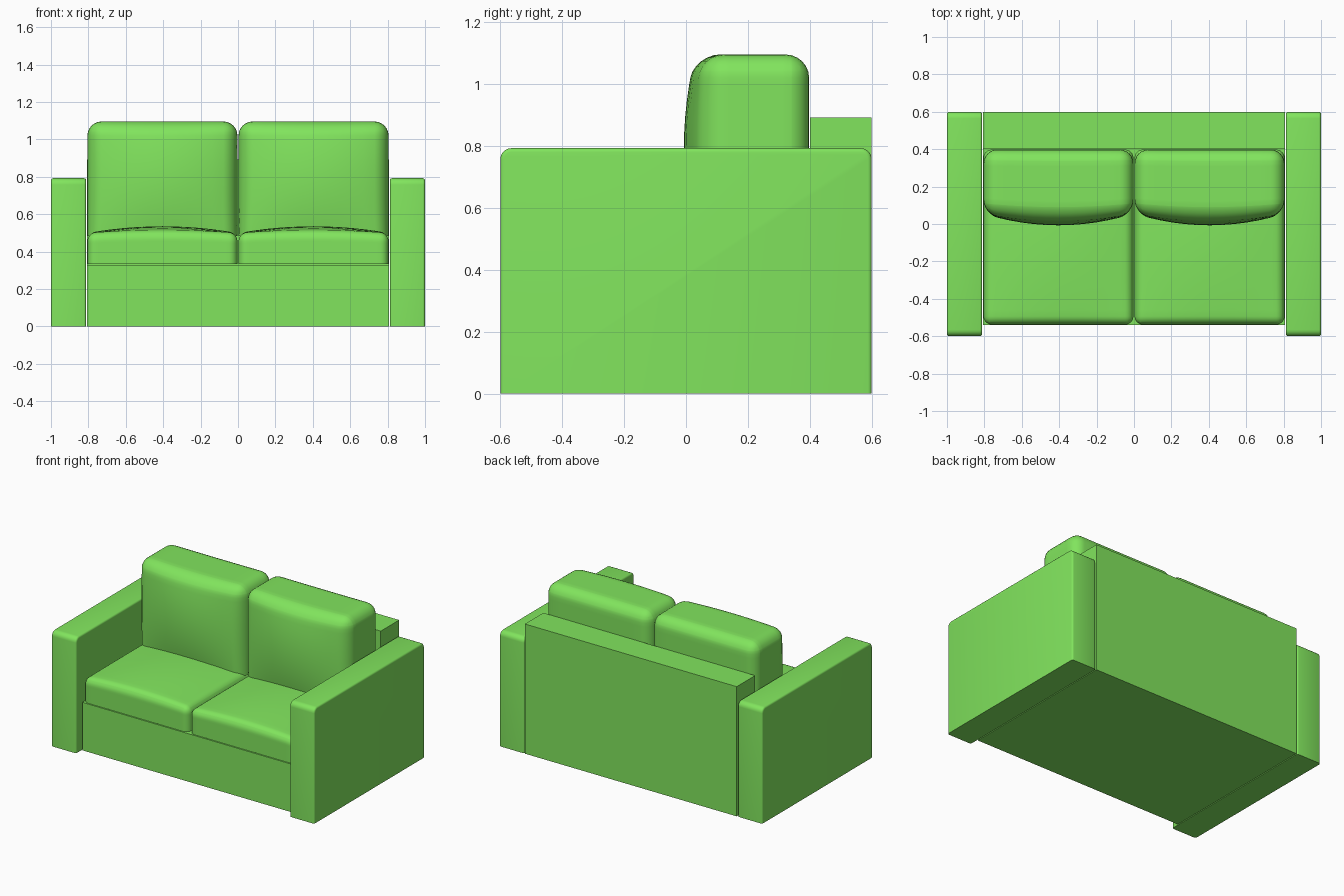
import bpy, bmesh
from mathutils import Vector

if "Cube" in bpy.data.objects:
    bpy.data.objects.remove(bpy.data.objects["Cube"])

green = bpy.data.materials.new("green_fabric")
green.diffuse_color = (0.22, 0.78, 0.11, 1)
green.use_nodes = True
green.node_tree.nodes["Principled BSDF"].inputs["Base Color"].default_value = green.diffuse_color


def finish(bm, name, angle=0.7):
    bmesh.ops.recalc_face_normals(bm, faces=bm.faces)
    mesh = bpy.data.meshes.new(name)
    bm.to_mesh(mesh)
    bm.free()
    obj = bpy.data.objects.new(name, mesh)
    bpy.context.collection.objects.link(obj)
    mesh.materials.append(green)
    bpy.ops.object.select_all(action='DESELECT')
    obj.select_set(True)
    bpy.context.view_layer.objects.active = obj
    bpy.ops.object.shade_smooth_by_angle(angle=angle)
    return obj


def box(lo, hi):
    bm = bmesh.new()
    bmesh.ops.create_cube(bm, size=1)
    lo, hi = Vector(lo), Vector(hi)
    for v in bm.verts:
        v.co = (lo + hi) / 2 + v.co * (hi - lo)
    return bm


def bevel(bm, edges, radius, segments):
    bmesh.ops.bevel(bm, geom=edges, offset=radius, segments=segments,
                    profile=0.5, affect='EDGES', clamp_overlap=True)


def above_floor(bm, floor):
    return [e for e in bm.edges if max(v.co.z for v in e.verts) > floor + 0.001]


def cushion(name, lo, hi, radius, bulge):
    """Box rounded except at its underside, sliced finely, then puffed."""
    bm = box(lo, hi)
    bevel(bm, above_floor(bm, lo[2]), radius, 6)
    for axis in range(3):
        normal = Vector((0, 0, 0))
        normal[axis] = 1
        for i in range(1, 12):
            co = Vector(lo).lerp(Vector(hi), i / 12)
            bmesh.ops.bisect_plane(bm, geom=bm.verts[:] + bm.edges[:] + bm.faces[:],
                                   plane_co=co, plane_no=normal, dist=1e-5)
    for v in bm.verts:
        u, w, t = [(v.co[k] - lo[k]) / (hi[k] - lo[k]) for k in range(3)]
        v.co += Vector(bulge(u, w, t))
    return finish(bm, name, 0.9)


def hump(s):
    return max(0, 1 - (2 * s - 1) ** 2)


# Base and backrest as one L-shaped frame
bm = bmesh.new()
outline = [(-0.54, 0), (0.6, 0), (0.6, 0.892), (0.4, 0.892), (0.4, 0.33), (-0.54, 0.33)]
face = bm.faces.new([bm.verts.new((-0.806, y, z)) for y, z in outline])
ext = bmesh.ops.extrude_face_region(bm, geom=[face])
for v in ext["geom"]:
    if isinstance(v, bmesh.types.BMVert):
        v.co.x = 0.806
finish(bm, "frame")

for side, sx in (("left", -1), ("right", 1)):
    # Armrest: rounded upper corners, then a fine softened rim
    x0, x1 = sorted((sx * 0.812, sx * 1.0))
    bm = box((x0, -0.6, 0), (x1, 0.6, 0.793))
    tops = [e for e in bm.edges if all(v.co.z > 0.79 for v in e.verts)
            and abs(e.verts[0].co.y - e.verts[1].co.y) < 0.001]
    bevel(bm, tops, 0.035, 5)
    rim = [e for e in above_floor(bm, 0)
           if abs(e.verts[0].co.x - e.verts[1].co.x) < 0.001]
    bevel(bm, rim, 0.012, 3)
    finish(bm, side + "_arm")

    # Seat cushion, crowned on top
    x0, x1 = sorted((sx * 0.003, sx * 0.805))
    cushion(side + "_seat_cushion", (x0, -0.538, 0.334), (x1, 0.398, 0.5), 0.045,
            lambda u, w, t: (0, 0, 0.036 * t * hump(u) * (0.35 + 0.65 * hump(w))))

    # Back cushion, puffed towards the front
    cushion(side + "_back_cushion", (x0, 0.055, 0.485), (x1, 0.398, 1.096), 0.075,
            lambda u, w, t: (0, -0.062 * (1 - w) * hump(u) * (0.4 + 0.6 * hump(t)), 0))
